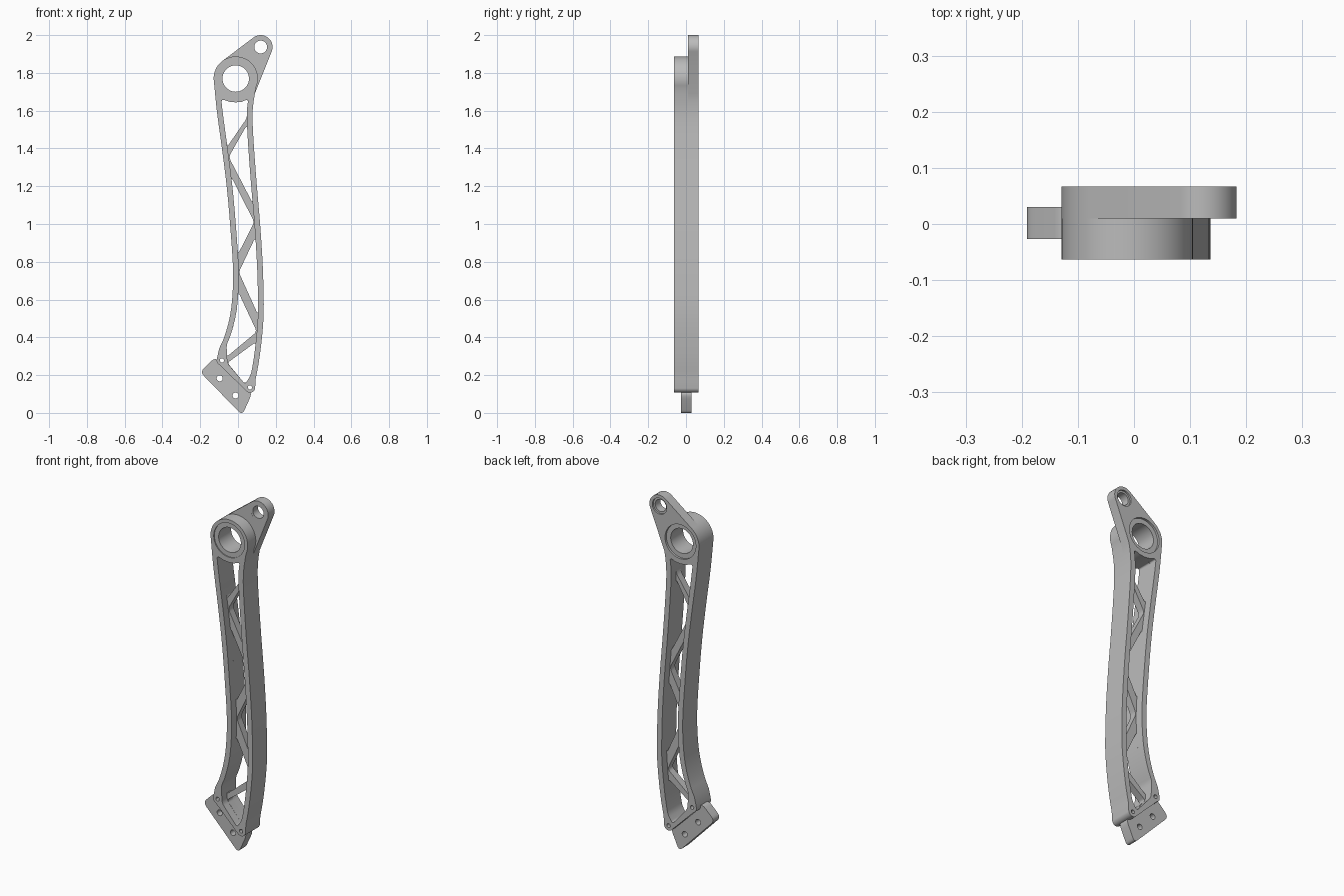
import bpy
from math import cos, sin, radians, atan2, acos, degrees, hypot
from mathutils import Vector

cube = bpy.data.objects.get("Cube")
if cube:
    bpy.data.objects.remove(cube)

grey = bpy.data.materials.new("machined grey")
grey.use_nodes = True
GREY = (0.5, 0.5, 0.5, 1)
grey.diffuse_color = GREY
grey.node_tree.nodes["Principled BSDF"].inputs["Base Color"].default_value = GREY

# Outer side walls as (z, x) knots
LEFT = [(.34, -.1), (.4, -.073), (.5, -.045), (.6, -.031), (.75, -.026),
        (1, -.042), (1.2, -.06), (1.4, -.085), (1.6, -.112), (1.77, -.129)]
RIGHT = [(.16, .09), (.3, .115), (.5, .135), (.65, .135), (.8, .13), (1, .117),
         (1.2, .1), (1.4, .085), (1.55, .077), (1.63, .08), (1.723, .095)]
WALL = .03
RING, RING_R = (-.012, 1.77), .117
EYE, EYE_R = (.12, 1.937), .063
PINS = [(-.085, .278), (.063, .135)]


def wall_x(knots, z):
    """Smooth x of a side wall at height z."""
    last = len(knots) - 1
    i = max(k for k in range(last) if k == 0 or knots[k][0] <= z)
    (z0, x0), (z1, x1) = knots[i], knots[i + 1]

    def slope(k):
        a, b = knots[max(k - 1, 0)], knots[min(k + 1, last)]
        return (b[1] - a[1]) / (b[0] - a[0])
    h = z1 - z0
    t = (z - z0) / h
    return ((2*t**3 - 3*t*t + 1) * x0 + (t**3 - 2*t*t + t) * h * slope(i)
            + (3*t*t - 2*t**3) * x1 + (t**3 - t*t) * h * slope(i + 1))


def side(knots, z0, z1, inset=0):
    """Points along a wall from z0 to z1, moved inward by inset."""
    n = max(2, round(abs(z1 - z0) / .045))
    sign = 1 if knots is LEFT else -1
    zs = [z0 + (z1 - z0) * k / n for k in range(n + 1)]
    return [(wall_x(knots, z) + sign * inset, z) for z in zs]


def arc(c, r, a0=0, a1=360, n=24):
    return [(c[0] + r * cos(radians(a0 + (a1 - a0) * k / n)),
             c[1] + r * sin(radians(a0 + (a1 - a0) * k / n))) for k in range(n + 1)]


def circle(c, r, n=40):
    return arc(c, r, 0, 360, n)[:-1]


def rounded(points, cut):
    """Round the sharp corners of a loop."""
    pts = [Vector(p) for p in points]
    out = []
    for i, p in enumerate(pts):
        a, b = pts[i - 1] - p, pts[(i + 1) % len(pts)] - p
        if a.angle(b) > radians(160):
            out.append(p)
            continue
        pa = p + a.normalized() * min(cut, a.length * .45)
        pb = p + b.normalized() * min(cut, b.length * .45)
        for k in range(7):
            t = k / 6
            out.append(pa * (1 - t)**2 + p * 2*t*(1 - t) + pb * t*t)
    return out


def plate(name, loops, y0, y1):
    """Flat plate from an outline followed by its holes."""
    curve = bpy.data.curves.new(name, "CURVE")
    curve.dimensions = "2D"
    curve.fill_mode = "BOTH"
    curve.extrude = (y1 - y0) / 2
    for loop in loops:
        s = curve.splines.new("POLY")
        s.points.add(len(loop) - 1)
        for point, p in zip(s.points, loop):
            point.co = (p[0], p[1], 0, 1)
        s.use_cyclic_u = True
    curve.materials.append(grey)
    ob = bpy.data.objects.new(name, curve)
    bpy.context.collection.objects.link(ob)
    ob.rotation_euler.x = radians(90)
    ob.location.y = (y0 + y1) / 2
    bpy.ops.object.select_all(action="DESELECT")
    ob.select_set(True)
    bpy.context.view_layer.objects.active = ob
    bpy.ops.object.convert(target="MESH")
    bpy.ops.object.shade_smooth_by_angle(angle=radians(30))
    return ob


# Tangent angles of the eye lobe against the ring
dx, dz = EYE[0] - RING[0], EYE[1] - RING[1]
axis = degrees(atan2(dz, dx))
spread = degrees(acos((RING_R - EYE_R) / hypot(dx, dz)))
low, high = axis - spread, axis + spread

# Arm frame: front half, and rear half carrying the eye lobe
lower = (side(LEFT, 1.73, .34)
         + arc(PINS[0], .028, 165, 250, 8) + arc(PINS[1], .028, 215, 350, 10)
         + side(RIGHT, .18, 1.69))
front_outline = arc(RING, RING_R, low, 180, 40) + lower
rear_outline = (arc(EYE, EYE_R, low, high, 24)
                + arc(RING, RING_R, high, 180, 12) + lower)
top_edge = [(.02, 1.647), (-.012, 1.644), (-.045, 1.647)]
opening = rounded(side(LEFT, 1.662, .36, WALL) + [(-.058, .3), (-.055, .262), (.038, .152)]
                  + side(RIGHT, .2, 1.662, WALL) + top_edge, .018)
holes = [opening, circle(RING, .097)] + [circle(p, .011, 16) for p in PINS]
plate("arm_frame_front", [front_outline] + holes, -.063, .01)
plate("arm_frame_rear", [rear_outline] + holes + [circle(EYE, .045)], .01, .067)

# Bearing and eye bushing, set back from the faces
plate("bearing", [circle(RING, .099), circle(RING, .07)], -.057, .055)
plate("eye_bushing", [circle(EYE, .046), circle(EYE, .034)], .0102, .057)


# Truss web: a thin plate with rounded windows that leave diagonal bars
def window(knots, z_low, z_high, tip_z):
    other = RIGHT if knots is LEFT else LEFT
    sign = 1 if knots is LEFT else -1
    tip = (wall_x(other, tip_z) - sign * WALL, tip_z)
    return rounded(side(knots, z_low, z_high, WALL) + [tip], .022)


windows = [
    rounded(side(LEFT, 1.41, 1.662, WALL) + top_edge[::-1]
            + side(RIGHT, 1.662, 1.56, WALL), .02),
    window(RIGHT, 1.11, 1.525, 1.355),
    window(LEFT, .84, 1.25, 1.01),
    window(RIGHT, .52, .93, .745),
    rounded(side(LEFT, .36, .64, WALL) + [(wall_x(RIGHT, .43) - WALL, .43), (-.062, .295)], .02),
    rounded(side(RIGHT, .2, .375, WALL) + [(-.056, .265), (.038, .152)], .018),
]
web_outline = (side(LEFT, 1.66, .34, WALL / 2) + [(-.058, .238), (.038, .14)]
               + side(RIGHT, .2, 1.66, WALL / 2))
plate("truss_web", [web_outline] + windows, -.018, .022)

# Mounting tab at the foot
tab = rounded([(-.201, .217), (-.12, .295), (.055, .12), (.073, .1), (.022, -.0125)], .03)
plate("mounting_tab", [tab] + [circle(c, .016, 20) for c in ((-.097, .183), (-.013, .092))],
      -.027, .03)
